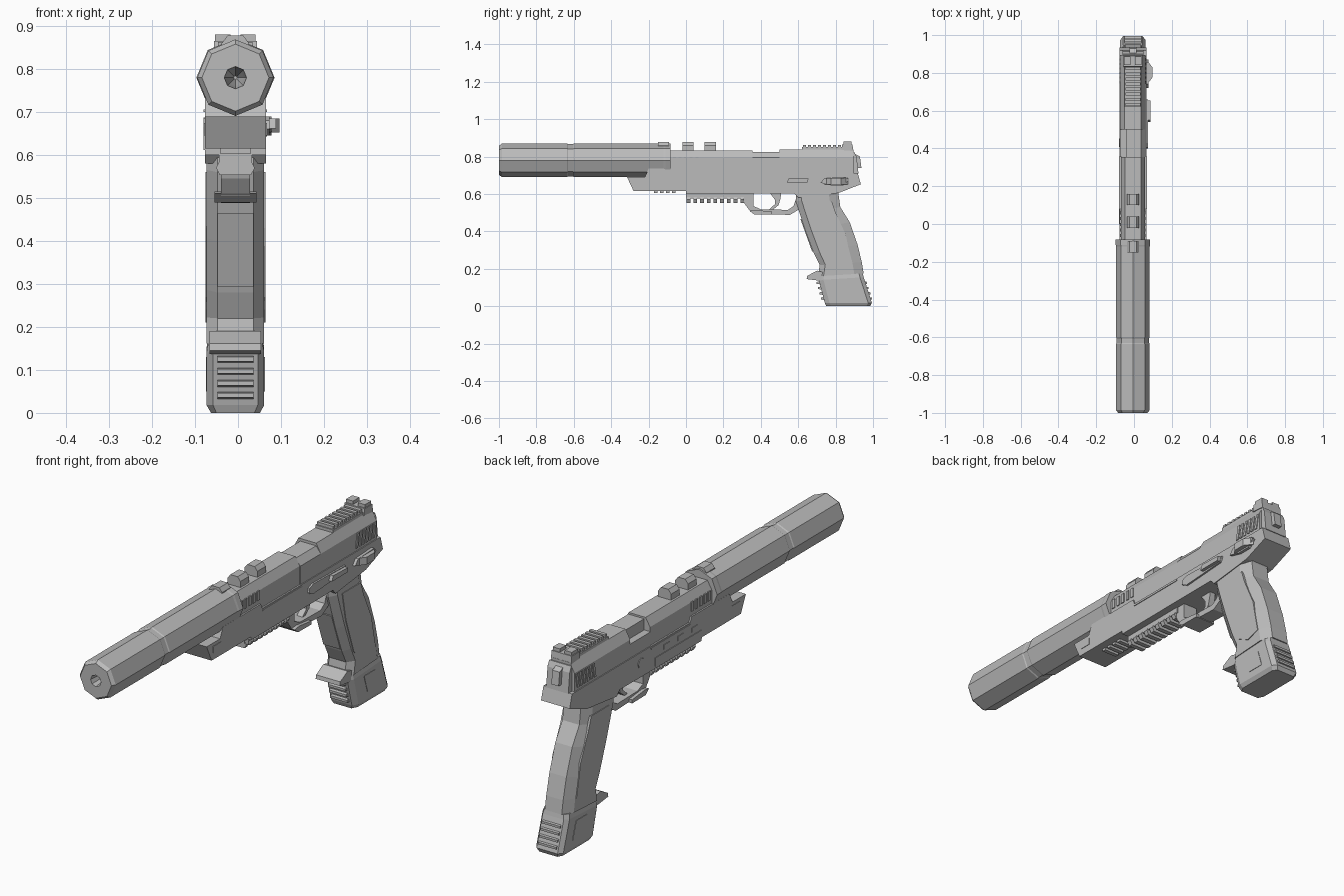
import bpy, bmesh, math

CX = -0.006  # centre plane of the pistol
grey = bpy.data.materials.new("gunmetal_grey")
grey.diffuse_color = (0.5, 0.5, 0.5, 1)


def add(name, rings):
    """Skin a list of equal-length point rings and cap both ends."""
    bm = bmesh.new()
    vs = [[bm.verts.new(p) for p in r] for r in rings]
    n = len(rings[0])
    for a, b in zip(vs, vs[1:]):
        for i in range(n):
            j = (i + 1) % n
            bm.faces.new((a[i], a[j], b[j], b[i]))
    bm.faces.new(vs[0])
    bm.faces.new(vs[-1])
    bmesh.ops.recalc_face_normals(bm, faces=bm.faces)
    me = bpy.data.meshes.new(name)
    bm.to_mesh(me)
    bm.free()
    me.materials.append(grey)
    ob = bpy.data.objects.new(name, me)
    bpy.context.collection.objects.link(ob)
    return ob


def prism(name, pts, x0, x1):
    """Side profile (y, z) extruded across x."""
    return add(name, [[(x, y, z) for y, z in pts] for x in (x0, x1)])


def mid(name, pts, half):
    return prism(name, pts, CX - half, CX + half)


def rect(y0, y1, z0, z1, lean=0):
    return [(y0, z0), (y1, z0), (y1 + lean, z1), (y0 + lean, z1)]


def both(name, pts, inner, outer):
    """Thin side part mirrored on the left and right."""
    for s, tag in ((1, "right"), (-1, "left")):
        prism(name + "_" + tag, pts, CX + s * inner, CX + s * outer)


def section(name, pts, y0, y1):
    """Cross-section (x, z) extruded along y."""
    return add(name, [[(CX + x, y, z) for x, z in pts] for y in (y0, y1)])


def handle(name, rows, w, a, cf, cb):
    """Loft chamfered rings; rows hold front y, z, back y, z and width scale."""
    rings = []
    for yf, zf, yb, zb, s in rows:
        L = yb - yf
        plan = [(-a, 0), (a, 0), (w, cf / L), (w, 1 - cb / L),
                (a, 1), (-a, 1), (-w, 1 - cb / L), (-w, cf / L)]
        rings.append([(CX + x * s, yf + t * L, zf + t * (zb - zf)) for x, t in plan])
    return add(name, rings)


# Suppressor: eight-sided tube with seam, rear collar and conical bore
tube = [(-0.86, 0.004), (-0.95, 0.02), (-1.0, 0.026), (-1.0, 0.078), (-0.985, 0.089),
        (-0.635, 0.089), (-0.63, 0.086), (-0.605, 0.086), (-0.6, 0.089),
        (-0.12, 0.089), (-0.11, 0.091), (-0.083, 0.091)]
add("suppressor", [[(CX + r * math.sin(i * math.pi / 4), y, 0.78 + r * math.cos(i * math.pi / 4))
                    for i in range(8)] for y, r in tube])

# Slide: front, ejection port and rear lengths
section("slide_front", [(-0.064, 0.7), (0.064, 0.7), (0.064, 0.795), (0.042, 0.833),
                        (-0.042, 0.833), (-0.064, 0.795)], -0.2, 0.355)
section("slide_port", [(-0.067, 0.7), (0.067, 0.7), (0.067, 0.795), (0.044, 0.825),
                       (-0.035, 0.825), (-0.035, 0.775), (-0.067, 0.775)], 0.355, 0.5)
section("slide_rear", [(-0.067, 0.7), (0.067, 0.7), (0.067, 0.795), (0.044, 0.837),
                       (-0.044, 0.837), (-0.067, 0.795)], 0.5, 0.895)
mid("slide_end", [(0.895, 0.71), (0.922, 0.71), (0.912, 0.80), (0.9, 0.825), (0.895, 0.825)], 0.055)
mid("hammer", [(0.9, 0.74), (0.938, 0.74), (0.93, 0.80), (0.9, 0.815)], 0.018)

# Top fins, front vents and rear grip ribs on the slide
for i, y in enumerate((-0.15, -0.02, 0.1)):
    section("top_fin_%d" % i, [(-0.032, 0.82), (0.032, 0.82), (0.032, 0.86), (0.018, 0.878),
                               (-0.018, 0.878), (-0.032, 0.86)], y, y + 0.06)
for i in range(5):
    both("vent_rib_%d" % i, rect(-0.07 + i * 0.03, -0.054 + i * 0.03, 0.755, 0.797), 0.06, 0.068)
for i in range(6):
    y = 0.745 + i * 0.024
    both("slide_rib_%d" % i, rect(y, y + 0.013, 0.725, 0.79, 0.012), 0.06, 0.071)

# Rear sight with ridged top plate
mid("sight_plate", rect(0.62, 0.87, 0.835, 0.85), 0.044)
for i in range(8):
    mid("sight_ridge_%d" % i, rect(0.625 + i * 0.027, 0.641 + i * 0.027, 0.845, 0.863), 0.04)
mid("sight_base", [(0.83, 0.835), (0.895, 0.83), (0.89, 0.865), (0.835, 0.865)], 0.05)
both("sight_post", rect(0.842, 0.886, 0.86, 0.88), 0.012, 0.047)

# Frame with slanted nose and rear tang
mid("frame", [(-0.315, 0.69), (-0.28, 0.615), (0.0, 0.615), (0.0, 0.6), (0.58, 0.602),
              (0.6, 0.58), (0.815, 0.605), (0.935, 0.652), (0.918, 0.712), (0.08, 0.712),
              (0.07, 0.735), (-0.2, 0.735), (-0.22, 0.69)], 0.071)
both("frame_strip", rect(0.08, 0.36, 0.7, 0.706), 0.07, 0.074)
both("nose_plate", rect(-0.27, -0.215, 0.645, 0.675), 0.07, 0.073)
prism("left_side_plate", rect(0.0, 0.33, 0.612, 0.65), CX - 0.074, CX - 0.06)
for i in range(3):
    prism("left_stud_%d" % i, rect(0.03 + i * 0.1, 0.07 + i * 0.1, 0.665, 0.685), CX - 0.074, CX - 0.06)
both("pivot_pin", [(0.43 + 0.022 * math.cos(i * math.pi / 4), 0.665 + 0.022 * math.sin(i * math.pi / 4))
                   for i in range(8)], 0.06, 0.074)

# Accessory rail under the frame
mid("rail_base", rect(0.0, 0.32, 0.575, 0.605), 0.038)
for i in range(9):
    y = 0.003 + i * 0.036
    section("rail_tooth_%d" % i, [(-0.036, 0.553), (0.036, 0.553), (0.045, 0.57), (0.036, 0.588),
                                  (-0.036, 0.588), (-0.045, 0.57)], y, y + 0.02)
for i in range(4):
    mid("nose_tooth_%d" % i, rect(-0.17 + i * 0.032, -0.152 + i * 0.032, 0.604, 0.62), 0.036)

# Trigger guard as a bent strip, and the trigger
mid("trigger_guard", [(0.295, 0.605), (0.315, 0.545), (0.345, 0.505), (0.365, 0.495), (0.555, 0.488),
                      (0.6, 0.515), (0.615, 0.5), (0.63, 0.56), (0.59, 0.58), (0.575, 0.535),
                      (0.545, 0.515), (0.40, 0.518), (0.362, 0.535), (0.362, 0.605)], 0.034)
mid("guard_foot", [(0.34, 0.51), (0.365, 0.49), (0.46, 0.489), (0.46, 0.505), (0.37, 0.515)], 0.049)
mid("trigger", [(0.445, 0.61), (0.475, 0.57), (0.475, 0.545), (0.445, 0.518), (0.46, 0.513),
                (0.495, 0.54), (0.505, 0.575), (0.51, 0.61)], 0.014)

# Grip, its front strap and side panels
handle("grip", [(0.585, 0.66, 0.84, 0.66, 1), (0.588, 0.56, 0.815, 0.6, 1), (0.61, 0.49, 0.825, 0.53, 1),
                (0.64, 0.40, 0.875, 0.45, 1), (0.685, 0.28, 0.917, 0.33, 1), (0.715, 0.22, 0.94, 0.235, 1),
                (0.705, 0.16, 0.95, 0.175, 1)], 0.067, 0.042, 0.03, 0.05)
mid("front_strap", [(0.612, 0.465), (0.674, 0.293), (0.70, 0.293), (0.64, 0.465)], 0.042)
both("grip_panel", [(0.65, 0.56), (0.78, 0.56), (0.80, 0.5), (0.855, 0.38), (0.885, 0.23),
                    (0.82, 0.21), (0.76, 0.24), (0.73, 0.27), (0.675, 0.43)], 0.06, 0.07)

# Magazine base with finger lip, ridges and plain side squares
handle("magazine_base", [(0.708, 0.165, 0.945, 0.175, 0.93), (0.71, 0.14, 0.95, 0.155, 1),
                         (0.742, 0.018, 0.994, 0.018, 1), (0.75, 0.0, 0.985, 0.0, 0.85)],
       0.067, 0.052, 0.025, 0.02)
mid("magazine_lip", [(0.648, 0.162), (0.645, 0.145), (0.71, 0.137), (0.76, 0.137), (0.76, 0.175),
                     (0.70, 0.19)], 0.06)
for i in range(4):
    z = 0.04 + i * 0.028
    y = 0.738 - (z - 0.02) * 0.26
    mid("front_ridge_%d" % i, [(y + 0.02, z - 0.01), (y - 0.012, z - 0.004), (y - 0.012, z + 0.006),
                               (y + 0.02, z + 0.012)], 0.042)
    y = 0.99 - (z - 0.02) * 0.32
    mid("rear_ridge_%d" % i, [(y - 0.02, z - 0.01), (y + 0.011, z - 0.004), (y + 0.011, z + 0.006),
                              (y - 0.02, z + 0.012)], 0.045)
both("magazine_square", rect(0.83, 0.91, 0.05, 0.13, -0.025), 0.06, 0.069)

# Control levers on the right side only
prism("slide_stop", [(0.40, 0.66), (0.43, 0.645), (0.65, 0.66), (0.66, 0.685), (0.43, 0.69), (0.405, 0.68)],
      0.06, 0.073)
prism("slide_stop_pad", [(0.54, 0.662), (0.65, 0.662), (0.655, 0.682), (0.55, 0.685)], 0.065, 0.088)
prism("safety_lever", [(0.72, 0.66), (0.78, 0.645), (0.84, 0.645), (0.87, 0.675), (0.855, 0.69), (0.74, 0.685)],
      0.06, 0.078)
add("safety_pad", [[(x, y, z) for y, z in rect(0.74 + t, 0.865 - t, 0.652, 0.685)]
                   for x, t in ((0.07, 0.0), (0.097, 0.035))])
